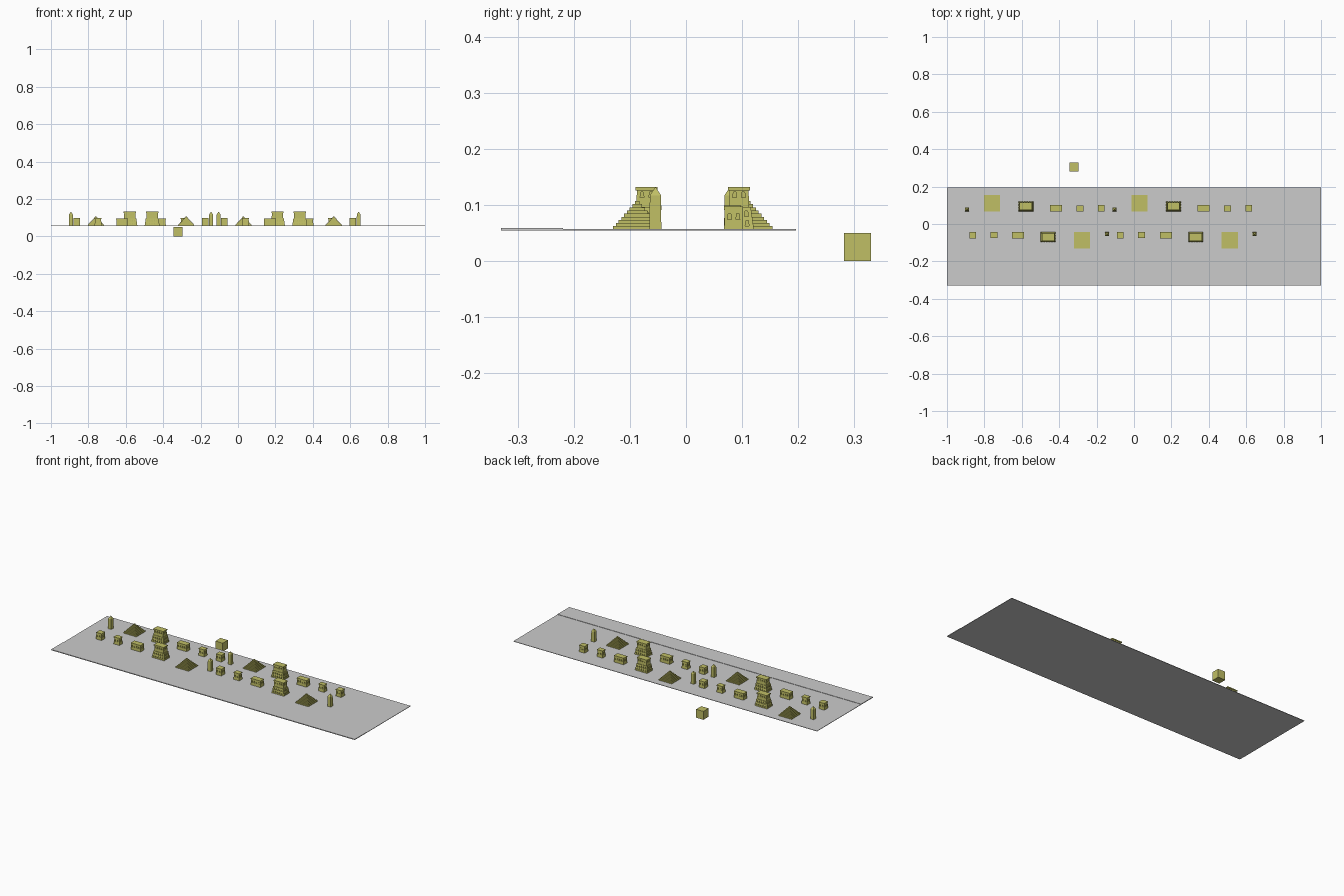
import bpy, bmesh
from math import pi

if "Cube" in bpy.data.objects:
    bpy.data.objects.remove(bpy.data.objects["Cube"])

SAND = bpy.data.materials.new("sandstone")
SAND.diffuse_color = (0.53, 0.52, 0.13, 1)
SAND.use_nodes = True
SAND.node_tree.nodes["Principled BSDF"].inputs["Base Color"].default_value = SAND.diffuse_color
Z0 = 0.0565  # street level


def frustum(bm, sx, sy, z0, z1, tx=None, ty=None, cx=0, cy=0):
    tx, ty = (sx if tx is None else tx), (sy if ty is None else ty)
    for v in bmesh.ops.create_cube(bm, size=1)["verts"]:
        top = v.co.z > 0
        v.co = (cx + v.co.x * (tx if top else sx), cy + v.co.y * (ty if top else sy), z1 if top else z0)


def cone_top(bm, s, z0, z1):
    vs = [bm.verts.new((x * s / 2, y * s / 2, z0)) for x, y in ((-1, -1), (1, -1), (1, 1), (-1, 1))]
    tip = bm.verts.new((0, 0, z1))
    for i in range(4):
        bm.faces.new((vs[i], vs[(i + 1) % 4], tip))
    bm.faces.new(vs[::-1])


def make(name, bm):
    bmesh.ops.recalc_face_normals(bm, faces=bm.faces)
    me = bpy.data.meshes.new(name)
    bm.to_mesh(me)
    bm.free()
    ob = bpy.data.objects.new(name, me)
    bpy.context.collection.objects.link(ob)
    return ob


def recess(name, body, cuts):
    """Cut window and door recesses, return the resulting mesh."""
    cutter, ob = make(name + "_cutter", cuts), make(name, body)
    cutter.hide_render = True
    mod = ob.modifiers.new("openings", "BOOLEAN")
    mod.operation, mod.object, mod.solver = "DIFFERENCE", cutter, "EXACT"
    dg = bpy.context.evaluated_depsgraph_get()
    me = bpy.data.meshes.new_from_object(ob.evaluated_get(dg))
    for o in (ob, cutter):
        bpy.data.objects.remove(o)
    return me


def plain(name, bm):
    ob = make(name, bm)
    me = ob.data
    bpy.data.objects.remove(ob)
    return me


def openings(bm, sx, sy, z, h, nx, ny, w=0.007, d=0.008):
    """Rows of arched openings through all four walls of an sx by sy tier."""
    def one(x, y, wx, wy):
        frustum(bm, wx, wy, z, z + h, wx * (0.6 if wx == w else 1), wy * (0.6 if wy == w else 1), x, y)
    for s in (-1, 1):
        for i in range(nx):
            one(((i + 0.5) / nx - 0.5) * sx * 0.9, s * sy / 2, w, d)
        for i in range(ny):
            one(s * sx / 2, ((i + 0.5) / ny - 0.5) * sy * 0.9, d, w)


def obelisk():
    bm = bmesh.new()
    frustum(bm, 0.021, 0.021, Z0, 0.117, 0.02, 0.02)
    cone_top(bm, 0.02, 0.117, 0.132)
    return plain("obelisk", bm)


def pyramid():
    bm, n = bmesh.new(), 9
    for i in range(n):
        s = 0.086 - i * 0.0098
        z = Z0 + i * 0.0056
        frustum(bm, s, s, z, z + 0.0056)
    return plain("stepped_pyramid", bm)


def temple():
    bm, cut = bmesh.new(), bmesh.new()
    frustum(bm, 0.08, 0.053, Z0, 0.096, 0.068, 0.042)
    openings(cut, 0.075, 0.048, 0.062, 0.010, 5, 3)
    openings(cut, 0.071, 0.044, 0.079, 0.010, 5, 3)
    lower = recess("lower", bm, cut)
    bm, cut = bmesh.new(), bmesh.new()
    frustum(bm, 0.062, 0.036, 0.096, 0.126, 0.060, 0.034)
    openings(cut, 0.061, 0.035, 0.113, 0.010, 4, 2)
    upper = recess("upper", bm, cut)
    bm = bmesh.new()
    bm.from_mesh(lower)
    bm.from_mesh(upper)
    frustum(bm, 0.066, 0.039, 0.126, 0.132)   # cornice
    return plain("temple", bm)


def house(name, sx, sy, top, nx, ny, taper=1.0):
    bm, cut = bmesh.new(), bmesh.new()
    frustum(bm, sx, sy, Z0, top - 0.005, sx * taper, sy * taper)
    openings(cut, sx * (1 + taper) / 2, sy * (1 + taper) / 2, 0.074, 0.011, nx, ny)
    walls = recess(name, bm, cut)
    bm = bmesh.new()
    bm.from_mesh(walls)
    frustum(bm, sx, sy, top - 0.005, top)     # flat roof
    return plain(name, bm)


# Street buildings: name, mesh, x position, depth
BLOCK = [("obelisk", obelisk(), -0.893, 0.021),
         ("stepped_pyramid", pyramid(), -0.760, 0.086),
         ("temple", temple(), -0.578, 0.053),
         ("long_house", house("long_house", 0.064, 0.034, 0.096, 4, 2, 0.95), -0.418, 0.034),
         ("tall_house", house("tall_house", 0.038, 0.030, 0.099, 2, 2, 0.82), -0.289, 0.030),
         ("small_house", house("small_house", 0.036, 0.034, 0.097, 2, 2, 0.95), -0.175, 0.034)]

# Two repeats per row, the near row turned to face the far row
for name, me, x, depth in BLOCK:
    me.materials.clear()
    me.materials.append(SAND)
    for rep in range(2):
        px, py = x + rep * 0.789, 0.068 + depth / 2
        for row, loc, rot in (("far", (px, py, 0), 0), ("near", (-0.248 - px, 0.024 - py, 0), pi)):
            ob = bpy.data.objects.new(f"{name}_{row}_{rep + 1}", me)
            ob.location, ob.rotation_euler.z = loc, rot
            bpy.context.collection.objects.link(ob)

# Ground slab and slightly raised front strip
bm = bmesh.new()
frustum(bm, 2, 0.415, 0.0545, 0.0570, cy=-0.0115)
make("ground_slab", bm)
bm = bmesh.new()
frustum(bm, 2, 0.111, 0.0545, 0.0590, cy=-0.2745)
make("front_strip", bm)

# Loose block behind the street
bm = bmesh.new()
frustum(bm, 0.048, 0.048, 0, 0.05, cx=-0.322, cy=0.306)
make("loose_block", bm).data.materials.append(SAND)
